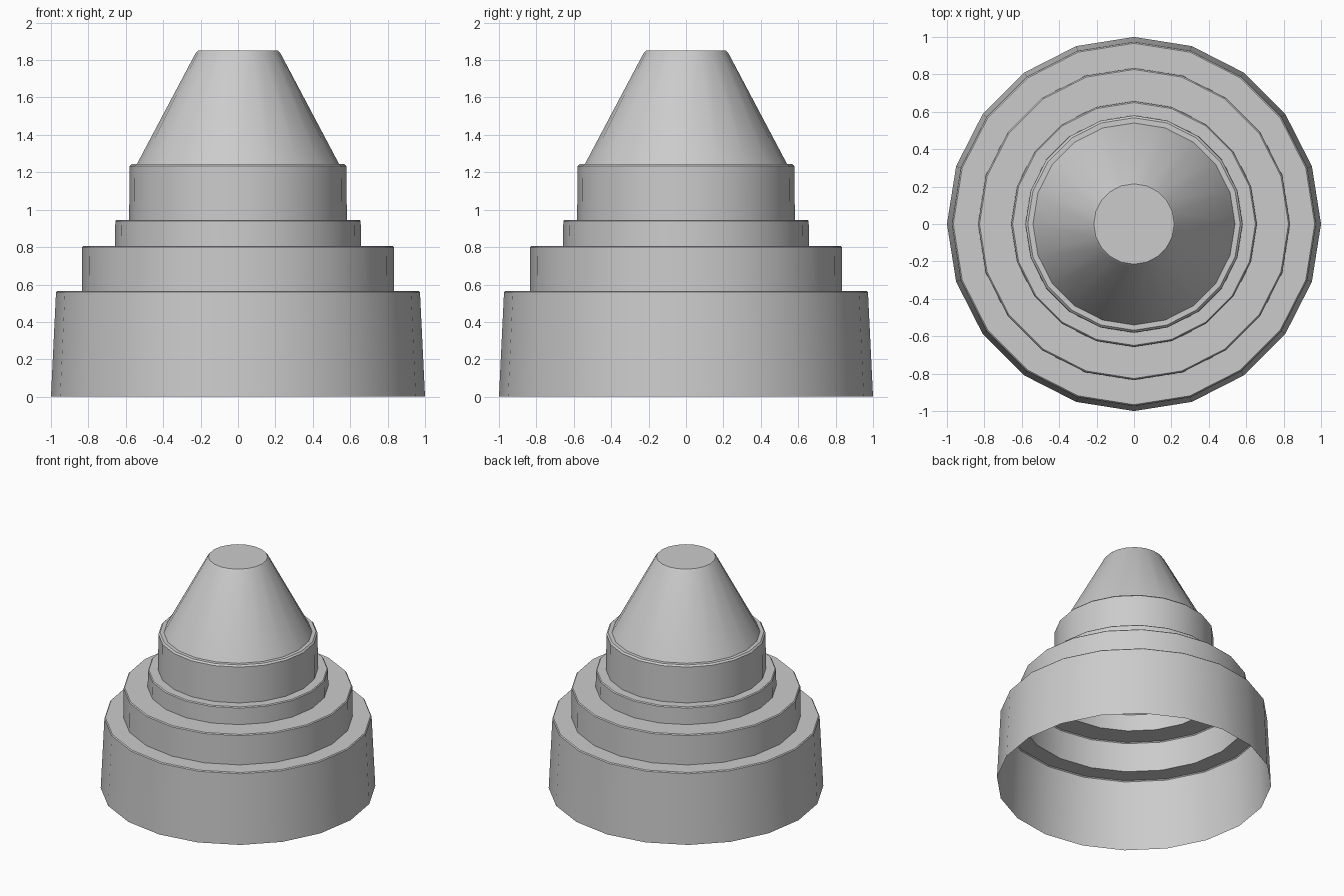
import bpy, bmesh
from math import cos, sin, tau, radians

if "Cube" in bpy.data.objects:
    bpy.data.objects.remove(bpy.data.objects["Cube"])

SIDES = 20


def lathe(name, profile, cap_top=False):
    """Revolve (radius, z) points, listed bottom to top, into an open shell."""
    bm = bmesh.new()
    rings = [[bm.verts.new((r * cos(tau * i / SIDES), r * sin(tau * i / SIDES), z))
              for i in range(SIDES)] for r, z in profile]
    for low, high in zip(rings, rings[1:]):
        for i in range(SIDES):
            j = (i + 1) % SIDES
            bm.faces.new((low[i], low[j], high[j], high[i]))
    if cap_top:
        bm.faces.new(rings[-1])
    mesh = bpy.data.meshes.new(name)
    bm.to_mesh(mesh)
    bm.free()
    obj = bpy.data.objects.new(name, mesh)
    bpy.context.collection.objects.link(obj)
    bpy.ops.object.select_all(action='DESELECT')
    obj.select_set(True)
    bpy.context.view_layer.objects.active = obj
    bpy.ops.object.shade_smooth_by_angle(angle=radians(30))
    return obj


def tier(name, r_low, r_high, z_low, z_high, r_inner, bevel=0.007):
    """Hollow stepped tier: wall, softened rim, then ledge in to the next tier."""
    return lathe(name, [(r_low, z_low), (r_high, z_high - bevel),
                        (r_high - bevel, z_high), (r_inner, z_high)])


# Stepped hollow body, open at the bottom
tier("base_tier", 1.0, 0.973, 0.0, 0.566, 0.835)
tier("second_tier", 0.835, 0.833, 0.566, 0.807, 0.658)
tier("third_tier", 0.658, 0.656, 0.807, 0.946, 0.582)
tier("collar", 0.582, 0.58, 0.946, 1.245, 0.54, 0.012)

# Truncated cone nose with a flat cap
lathe("nose_cone", [(0.54, 1.245), (0.226, 1.838), (0.215, 1.85)], cap_top=True)
